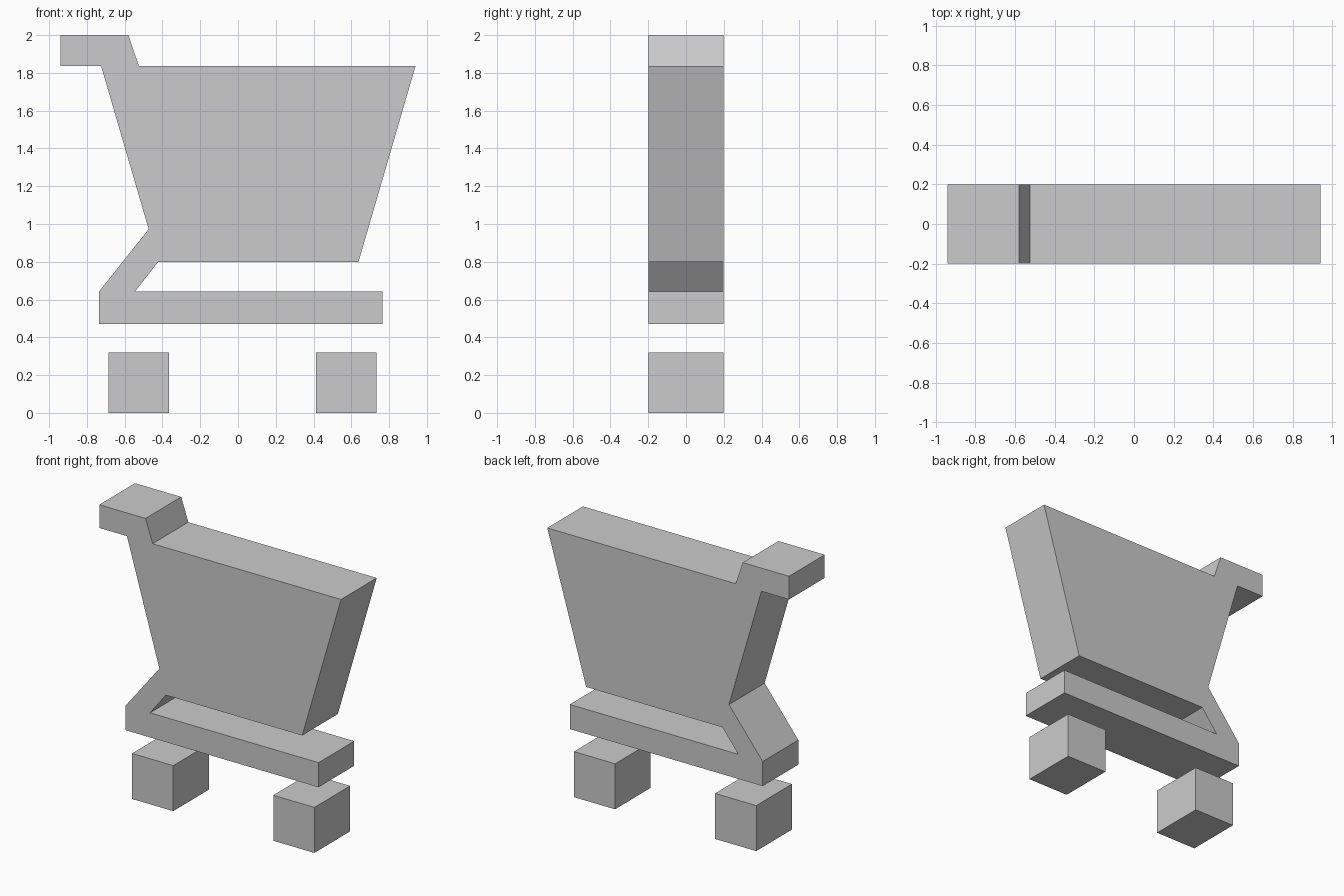
import bpy
import bmesh

cube = bpy.data.objects.get("Cube")
if cube:
    bpy.data.objects.remove(cube, do_unlink=True)

HALF_DEPTH = 0.198

grey = bpy.data.materials.new("plain grey")
grey.use_nodes = True
colour = (0.6, 0.6, 0.6, 1)
grey.diffuse_color = colour
grey.node_tree.nodes["Principled BSDF"].inputs["Base Color"].default_value = colour


def extrude_profile(name, outline):
    """Flat-faced solid from an x-z outline, extruded along y."""
    bm = bmesh.new()
    face = bm.faces.new([bm.verts.new((x, -HALF_DEPTH, z)) for x, z in outline])
    grown = bmesh.ops.extrude_face_region(bm, geom=[face], use_keep_orig=True)
    moved = [v for v in grown["geom"] if isinstance(v, bmesh.types.BMVert)]
    bmesh.ops.translate(bm, verts=moved, vec=(0, 2 * HALF_DEPTH, 0))
    bmesh.ops.recalc_face_normals(bm, faces=bm.faces)
    mesh = bpy.data.meshes.new(name)
    bm.to_mesh(mesh)
    bm.free()
    mesh.materials.append(grey)
    obj = bpy.data.objects.new(name, mesh)
    bpy.context.collection.objects.link(obj)
    return obj


# Handle, basket, slanted strut and lower rail in one outline
extrude_profile("cart_body", [
    (-0.94, 2.0), (-0.94, 1.837), (-0.725, 1.837),    # handle underside
    (-0.473, 0.973), (-0.735, 0.643), (-0.735, 0.47),  # back and strut
    (0.765, 0.47), (0.765, 0.643), (-0.545, 0.643),    # lower rail
    (-0.422, 0.8), (0.638, 0.8), (0.94, 1.837),        # basket
    (-0.525, 1.837), (-0.58, 2.0),                     # rim and handle
])

# Square wheel blocks
for name, x in (("right_wheel", -0.525), ("left_wheel", 0.573)):
    r = 0.16
    extrude_profile(name, [(x - r, 0), (x + r, 0), (x + r, 2 * r), (x - r, 2 * r)])
